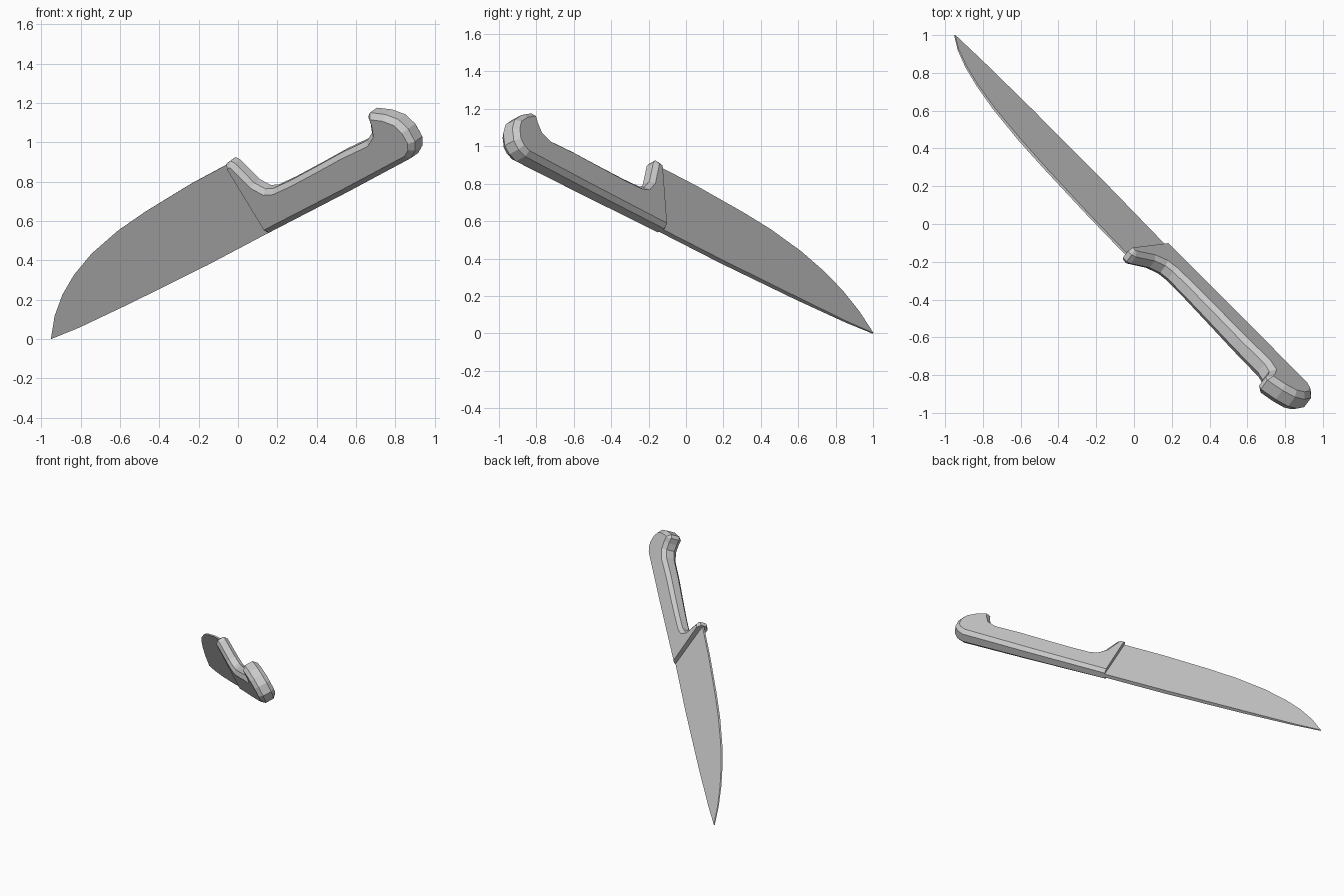
import bpy, bmesh
from mathutils import Vector, Matrix

cube = bpy.data.objects.get("Cube")
if cube:
    bpy.data.objects.remove(cube, do_unlink=True)

steel = bpy.data.materials.new("plain_grey")
steel.use_nodes = True
GREY = (0.6, 0.6, 0.6, 1)
steel.diffuse_color = GREY
steel.node_tree.nodes["Principled BSDF"].inputs["Base Color"].default_value = GREY

# Knife frame: along the spine, across the blade, and through the side
along = Vector((0.661, -0.673, 0.332)).normalized()
across = Vector((-0.508, -0.076, 0.858))
across = (across - along * across.dot(along)).normalized()
side = along.cross(across)
frame = Matrix((along, across, side)).transposed().to_4x4()
frame.translation = (-0.95, 1.0, 0.0)


def slab(name, outline, half, thickness_rule, bevel=0, flat_end=0):
    """Extrude an outline both ways, chamfer its rims, then taper it by a rule."""
    bm = bmesh.new()
    face = bm.faces.new([bm.verts.new((s, w, -half)) for s, w in outline])
    ext = bmesh.ops.extrude_face_region(bm, geom=[face], use_keep_orig=True)
    verts = [g for g in ext["geom"] if isinstance(g, bmesh.types.BMVert)]
    bmesh.ops.translate(bm, verts=verts, vec=(0, 0, 2 * half))
    bmesh.ops.recalc_face_normals(bm, faces=bm.faces[:])
    if bevel:
        rims = [e for e in bm.edges
                if abs(e.verts[0].co.z - e.verts[1].co.z) < 1e-5
                and max(v.co.x for v in e.verts) > flat_end]
        bmesh.ops.bevel(bm, geom=rims, offset=bevel, segments=1,
                        affect='EDGES', clamp_overlap=True)
    for v in bm.verts:
        v.co.z *= thickness_rule(v.co)
    bm.transform(frame)
    bmesh.ops.recalc_face_normals(bm, faces=bm.faces[:])
    mesh = bpy.data.meshes.new(name)
    bm.to_mesh(mesh)
    bm.free()
    mesh.materials.append(steel)
    obj = bpy.data.objects.new(name, mesh)
    bpy.context.collection.objects.link(obj)
    return obj


# Blade: straight spine, curved cutting edge, thinning to edge and tip
blade = [(0, 0), (0.21, -0.012), (0.6, -0.018), (1.2, -0.02), (1.71, -0.012),
         (1.71, 0.395), (1.37, 0.388), (1.0, 0.365), (0.785, 0.343),
         (0.545, 0.298), (0.365, 0.241), (0.228, 0.178), (0.105, 0.098)]
slab("blade", blade, 0.015,
     lambda c: (0.25 + 0.75 * min(1, c.x / 0.8)) * (1 - 1.4 * max(0, c.y)))

# Handle: finger guard, slim grip and hooked butt, thicker toward the butt
handle = [(1.685, -0.012), (2.3, -0.006), (2.8, 0.004), (2.85, 0.028),
          (2.882, 0.07), (2.885, 0.145), (2.86, 0.21), (2.80, 0.262),
          (2.715, 0.306), (2.69, 0.292), (2.678, 0.25), (2.655, 0.208),
          (2.60, 0.185), (2.4, 0.188), (2.2, 0.182), (2.0, 0.178),
          (1.87, 0.181), (1.82, 0.197), (1.775, 0.25), (1.728, 0.385),
          (1.71, 0.405), (1.678, 0.402)]
slab("handle", handle, 0.055,
     lambda c: 0.82 + 0.32 * (c.x - 1.68) / 1.2, 0.026, 1.69)
